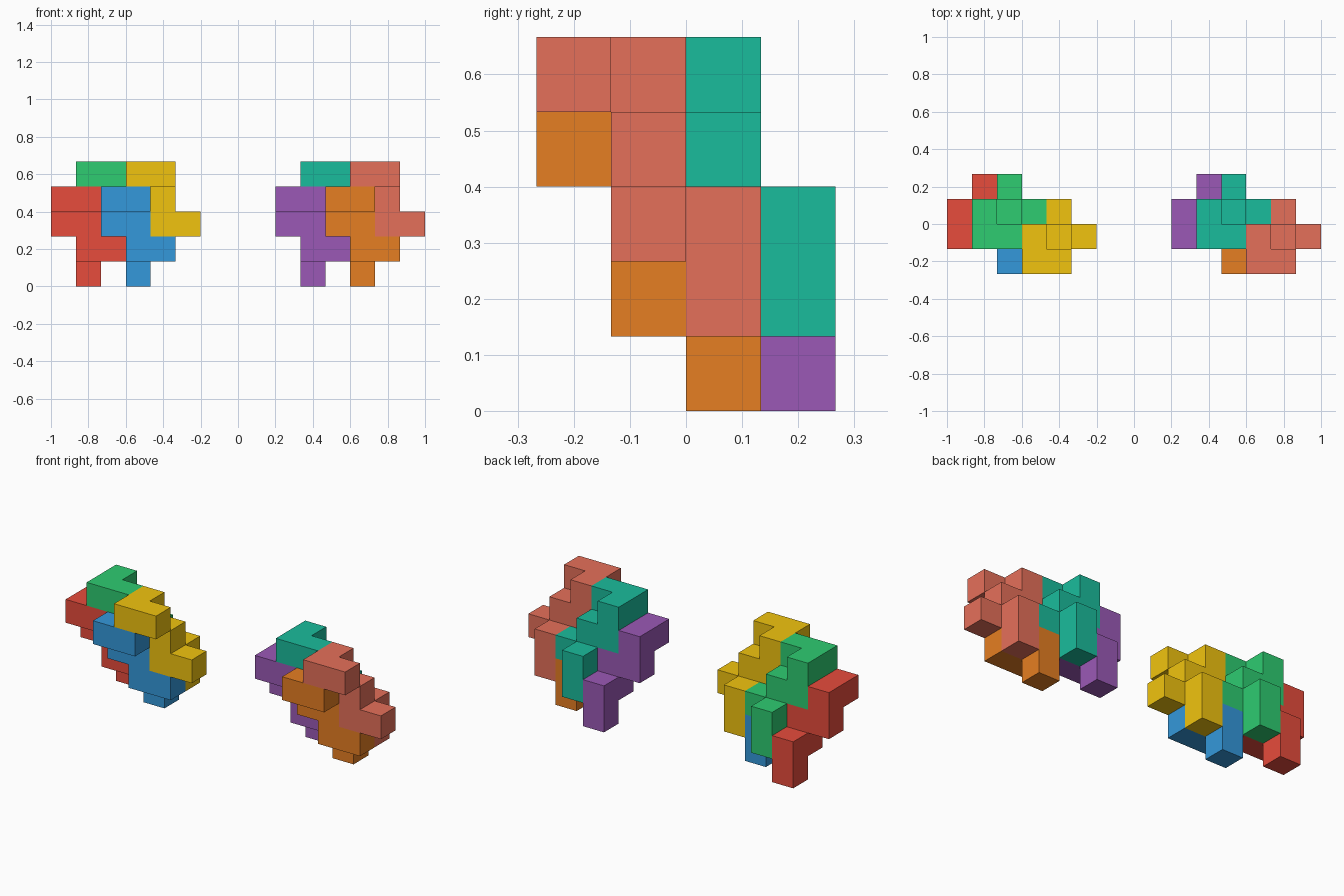
import bpy
import bmesh
from mathutils import Vector

if "Cube" in bpy.data.objects:
    bpy.data.objects.remove(bpy.data.objects["Cube"])

U = 2 / 15  # edge of one unit cube

# Unit cubes of one interlocking puzzle piece (x, y, z)
PIECE = [(0, 0, 3), (1, 0, 3), (0, 1, 3),
         (0, 1, 2), (1, 1, 2),
         (1, 1, 1), (2, 1, 1), (1, 2, 1),
         (1, 2, 0)]


def linear(hex_colour):
    c = [int(hex_colour[i:i + 2], 16) / 255 for i in (0, 2, 4)]
    return [v / 12.92 if v <= 0.04045 else ((v + 0.055) / 1.055) ** 2.4 for v in c] + [1]


def make_piece(name, offset, colour):
    cells = set(PIECE)
    bm = bmesh.new()
    for cell in PIECE:
        for axis in range(3):
            for side in (0, 1):
                step = [0, 0, 0]
                step[axis] = 2 * side - 1
                if tuple(c + s for c, s in zip(cell, step)) in cells:
                    continue  # inner wall
                corners = []
                for a, b in ((0, 0), (1, 0), (1, 1), (0, 1)):
                    p = Vector(cell)
                    p[axis] += side
                    p[(axis + 1) % 3] += a
                    p[(axis + 2) % 3] += b
                    corners.append(bm.verts.new(p * U))
                bm.faces.new(corners if side else corners[::-1])
    bmesh.ops.remove_doubles(bm, verts=bm.verts, dist=0.001)
    bmesh.ops.dissolve_limit(bm, angle_limit=0.01, verts=bm.verts, edges=bm.edges)
    mesh = bpy.data.meshes.new(name)
    bm.to_mesh(mesh)
    bm.free()
    mat = bpy.data.materials.new(name + "_colour")
    mat.diffuse_color = linear(colour)
    mat.use_nodes = True
    mat.node_tree.nodes["Principled BSDF"].inputs["Base Color"].default_value = mat.diffuse_color
    mesh.materials.append(mat)
    obj = bpy.data.objects.new(name, mesh)
    obj.location = Vector((-1, -2 * U, 0)) + Vector(offset) * U
    bpy.context.collection.objects.link(obj)


# Four stacked pieces per cluster, two identical clusters side by side
OFFSETS = [(0, 1, 0), (2, 0, 0), (1, 1, 1), (3, 0, 1)]
CLUSTERS = [
    ("left", 0, [("red", "e74c3c"), ("blue", "3498db"), ("green", "2ecc71"), ("yellow", "f1c40f")]),
    ("right", 9, [("purple", "9b59b6"), ("orange", "e67e22"), ("teal", "1abc9c"), ("coral", "e5705a")]),
]
for side, shift, colours in CLUSTERS:
    for (x, y, z), (label, colour) in zip(OFFSETS, colours):
        make_piece(f"{side}_{label}_piece", (x + shift, y, z), colour)
